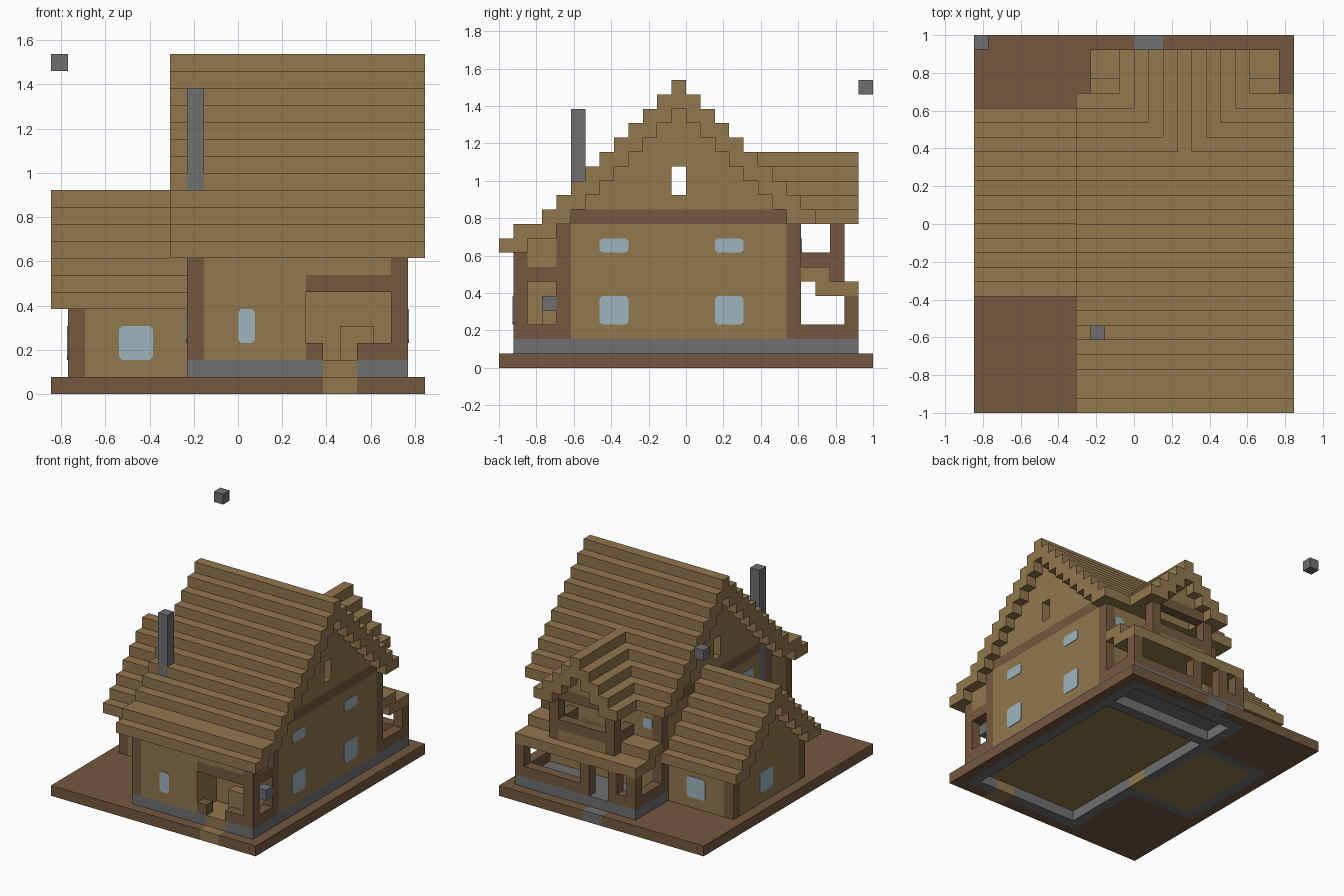
import bpy, bmesh
from mathutils import Matrix, Vector

if "Cube" in bpy.data.objects:
    bpy.data.objects.remove(bpy.data.objects["Cube"])

U = 2 / 26                      # one building block
ORIGIN = Vector((-11 * U, -1, 0))


def material(name, rgb):
    lin = [((c / 255 + 0.055) / 1.055) ** 2.4 for c in rgb] + [1]
    m = bpy.data.materials.new(name)
    m.use_nodes = True
    m.diffuse_color = lin
    m.node_tree.nodes["Principled BSDF"].inputs["Base Color"].default_value = lin
    return m


PLANK = material("light planks", (146, 120, 78))
TIMBER = material("dark timber", (116, 89, 64))
STONE = material("grey stone", (112, 112, 112))
GLASS = material("pale blue glass", (157, 180, 190))


def finish(name, bm, mat):
    mesh = bpy.data.meshes.new(name)
    bm.to_mesh(mesh)
    bm.free()
    mesh.materials.append(mat)
    ob = bpy.data.objects.new(name, mesh)
    bpy.context.collection.objects.link(ob)


def blocks(name, mat, boxes):
    """Join boxes given in block units as (x0, x1, y0, y1, z0, z1)."""
    bm = bmesh.new()
    for x0, x1, y0, y1, z0, z1 in boxes:
        mid = Vector((x0 + x1, y0 + y1, z0 + z1)) * U / 2 + ORIGIN
        size = Vector((x1 - x0, y1 - y0, z1 - z0)) * U
        bmesh.ops.create_cube(bm, size=1, matrix=Matrix.Translation(mid) @ Matrix.Diagonal(size).to_4x4())
    finish(name, bm, mat)


def extrude_outline(name, mat, points, offset):
    """Extrude a flat outline in block units along an offset."""
    bm = bmesh.new()
    face = bm.faces.new([bm.verts.new(Vector(p) * U + ORIGIN) for p in points])
    out = bmesh.ops.extrude_face_region(bm, geom=[face])
    moved = [v for v in out["geom"] if isinstance(v, bmesh.types.BMVert)]
    bmesh.ops.translate(bm, verts=moved, vec=Vector(offset) * U)
    # Keep both end caps so the solid is closed
    bmesh.ops.holes_fill(bm, edges=[e for e in bm.edges if e.is_boundary], sides=0)
    bmesh.ops.recalc_face_normals(bm, faces=bm.faces)
    finish(name, bm, mat)


def stepped_roof(name, x0, x1, columns):
    """Extrude along x a stair profile given as (y, bottom, top) columns."""
    upper = [p for y, b, t in columns for p in ((y, t), (y + 1, t))]
    lower = [p for y, b, t in columns for p in ((y, b), (y + 1, b))]
    outline = []
    for p in upper + lower[::-1]:
        if not outline or outline[-1] != p:
            outline.append(p)
    extrude_outline(name, PLANK, [(x0, y, z) for y, z in outline], (x1 - x0, 0, 0))


def window(name, axis, plane, a, z0, w, h):
    """Thin glass plate with clipped corners on a wall plane."""
    c = 0.2
    pts = [(a + c, z0), (a + w - c, z0), (a + w, z0 + c), (a + w, z0 + h - c),
           (a + w - c, z0 + h), (a + c, z0 + h), (a, z0 + h - c), (a, z0 + c)]
    d = plane - 0.05
    if axis == "x":
        extrude_outline(name, GLASS, [(d, p, z) for p, z in pts], (0.1, 0, 0))
    else:
        extrude_outline(name, GLASS, [(p, d, z) for p, z in pts], (0, 0.1, 0))


# Ground slab around the footprint, with entrance steps
blocks("ground_slab", TIMBER, [
    (0, 16, 0, 1, 0, 1), (18, 22, 0, 1, 0, 1), (0, 11, 25, 26, 0, 1), (13, 22, 25, 26, 0, 1),
    (21, 22, 1, 25, 0, 1), (0, 8, 1, 9, 0, 1), (0, 8, 20, 25, 0, 1), (0, 1, 9, 20, 0, 1)])
blocks("front_steps", PLANK, [(16, 18, 0, 1, 0, 1), (16, 18, 1, 2, 0, 2)])
blocks("back_step", STONE, [(11, 13, 25, 26, 0, 1)])

# Foundations and floors
blocks("foundation", STONE, [
    (8, 16, 1, 2, 0, 2), (18, 21, 1, 2, 0, 2), (8, 21, 24, 25, 0, 2), (20, 21, 2, 24, 0, 2),
    (8, 9, 2, 10, 0, 2), (8, 9, 12, 24, 0, 2), (9, 20, 20, 21, 0, 2)])
blocks("annex_foundation", STONE, [
    (1, 8, 9, 10, 0, 1), (1, 8, 19, 20, 0, 1), (1, 2, 10, 19, 0, 1)])
blocks("door_sill", PLANK, [(8, 9, 10, 12, 0, 2)])
blocks("floors", PLANK, [(9, 20, 2, 20, 1, 2), (2, 8, 10, 19, 0, 1)])
blocks("back_porch_floor", STONE, [(9, 20, 21, 24, 1, 2)])

# Main house walls and corner posts
blocks("main_walls", PLANK, [
    (9, 15, 1, 2, 2, 9), (8, 9, 2, 4, 2, 9), (14, 15, 2, 5, 2, 9), (15, 20, 4, 5, 2, 10),
    (20, 21, 5, 20, 2, 10), (8, 9, 6, 20, 2, 10), (9, 20, 20, 21, 2, 10)])
blocks("corner_posts", TIMBER, [
    (8, 9, 1, 2, 2, 8), (20, 21, 1, 2, 2, 9), (8, 9, 4, 5, 2, 10), (20, 21, 4, 5, 2, 10),
    (8, 9, 20, 21, 2, 10), (20, 21, 20, 21, 2, 10)])
blocks("gable_beams", TIMBER, [(20, 21, 5, 20, 10, 11), (8, 9, 6, 20, 10, 11)])


def main_top(y):
    return 20 - abs(y - 12)


# Gable walls, each with an open slot
gable = []
for x in (8, 20):
    for y in range(6, 19):
        top = main_top(y) - 2
        spans = [(11, 12), (14, top)] if y == 12 else [(11, top)]
        gable += [(x, x + 1, y, y + 1, a, b) for a, b in spans]
blocks("main_gables", PLANK, gable)

# Main roof, thinner at the eaves
eave = {1: (8, 10), 2: (9, 10), 21: (10, 11)}
stepped_roof("main_roof", 7, 22, [(0, 8, 9)] + [
    (y, *eave.get(y, (main_top(y) - 2, main_top(y)))) for y in range(1, 22)])

# Annex
blocks("annex_walls", PLANK, [
    (2, 8, 9, 10, 1, 5), (2, 8, 19, 20, 1, 5), (1, 2, 10, 19, 1, 5)] + [
    (1, 2, y, y + 1, 5, 10 - abs(y - 14)) for y in range(10, 19)])
blocks("annex_posts", TIMBER, [(1, 2, 9, 10, 1, 5), (1, 2, 19, 20, 1, 5)])
stepped_roof("annex_roof", 0, 8, [
    (y, max(5, 10 - abs(y - 14)), 12 - abs(y - 14)) for y in range(8, 21)])

# Front corner porch
blocks("front_porch_timber", TIMBER, [
    (15, 16, 1, 2, 2, 3), (18, 20, 1, 2, 2, 3), (20, 21, 2, 4, 2, 3),
    (15, 20, 1, 2, 6, 7), (20, 21, 2, 4, 6, 7)])
blocks("front_porch_boards", PLANK, [(15, 20, 1, 2, 7, 9), (20, 21, 2, 4, 7, 9)])
blocks("porch_bench", PLANK, [(17, 19, 3, 4, 2, 4)])
blocks("porch_stone", STONE, [(20, 21, 3, 4, 4, 5)])

# Back porch with its low roof
blocks("back_porch_posts", TIMBER, [
    (x, x + 1, 24, 25, 2, 5) for x in (8, 10, 13, 20)])
blocks("back_porch_rails", TIMBER, [
    (9, 10, 24, 25, 2, 3), (14, 20, 24, 25, 2, 3), (8, 9, 21, 24, 2, 3), (20, 21, 21, 24, 2, 3)])
blocks("back_porch_roof", PLANK, [(8, 21, 21, 23, 6, 7), (8, 21, 22, 25, 5, 6)])

# Balcony under a cross gable
blocks("balcony_timber", TIMBER, [
    (11, 12, 23, 24, 6, 10), (17, 18, 23, 24, 6, 10), (12, 17, 23, 24, 7, 8),
    (11, 12, 21, 23, 7, 8), (17, 18, 21, 23, 7, 8), (11, 18, 23, 24, 10, 11)])
blocks("balcony_panel", PLANK, [(12, 17, 23, 24, 6, 7)])
dormer = [(x, 15 - abs(x - 14)) for x in range(10, 19)]
blocks("dormer_roof", PLANK, [
    (x, x + 1, 33 - t, 25, max(10, t - 2), t) for x, t in dormer])
blocks("dormer_gable", PLANK, [
    (x, x + 1, 23, 24, 11, t - 2) for x, t in dormer if t > 13])

# Chimney and floating stone
blocks("chimney", STONE, [(8, 9, 5, 6, 2, 18)])
blocks("floating_stone", STONE, [(0, 1, 25, 26, 19, 20)])

# Windows
for y in (7, 15):
    window("right_upper_window", "x", 21, y, 8, 2, 1)
    window("right_lower_window", "x", 21, y, 3, 2, 2)
window("left_upper_window", "x", 8, 7, 8, 2, 1)
window("left_lower_window", "x", 8, 7, 3, 2, 2)
window("front_window", "y", 1, 11, 3, 1, 2)
for x in (9, 19):
    window("back_upper_window", "y", 21, x, 8, 1, 1)
for y in (9, 20):
    window("annex_window", "y", y, 4, 2, 2, 2)
window("annex_side_window", "x", 1, 14, 2, 2, 2)
